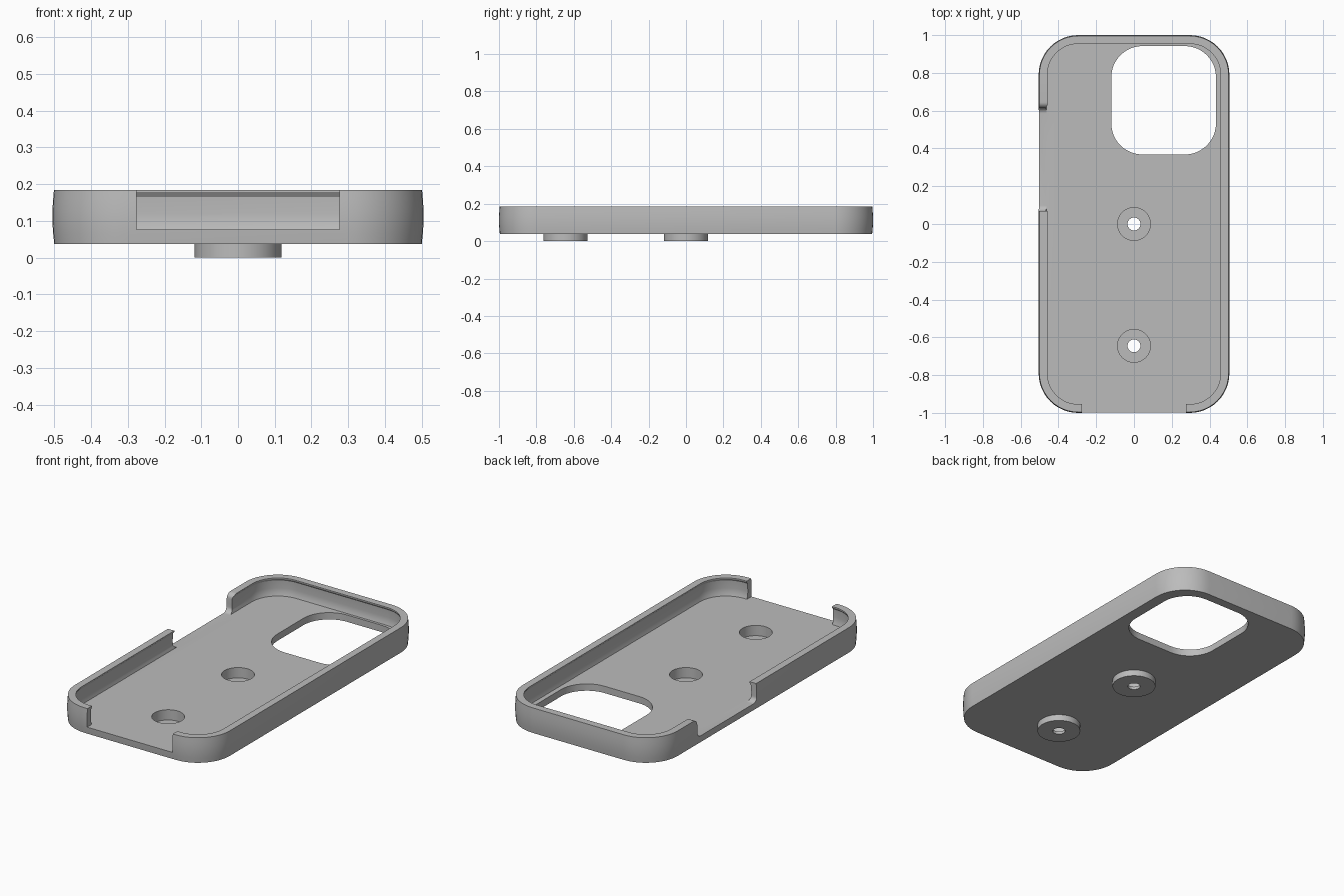
import bpy
import bmesh
from math import sin, cos, pi, radians

cube = bpy.data.objects.get("Cube")
if cube:
    bpy.data.objects.remove(cube, do_unlink=True)

BASE, FLOOR, TOP = 0.037, 0.077, 0.184
HALF_X, HALF_Y, RADIUS = 0.505, 1.0, 0.21
BOSS_Y = (0.0, -0.645)

grey = bpy.data.materials.new("matte grey")
grey.use_nodes = True
grey.diffuse_color = (0.5, 0.5, 0.5, 1)
grey.node_tree.nodes["Principled BSDF"].inputs["Base Color"].default_value = grey.diffuse_color


def arc(cx, cy, r, start, end, n=12):
    """Points on an arc, angles in degrees."""
    angles = [radians(start + (end - start) * i / n) for i in range(n + 1)]
    return [(cx + r * cos(a), cy + r * sin(a)) for a in angles]


def rounded_rect(hx, hy, r, cx=0.0, cy=0.0):
    pts = []
    for i, (sx, sy) in enumerate(((1, 1), (-1, 1), (-1, -1), (1, -1))):
        pts += arc(cx + sx * (hx - r), cy + sy * (hy - r), r, i * 90, i * 90 + 90)
    return pts


def loft(name, rings):
    """Skin a stack of matching 3D rings and cap both ends."""
    bm = bmesh.new()
    loops = [[bm.verts.new(p) for p in ring] for ring in rings]
    for a, b in zip(loops, loops[1:]):
        for i in range(len(a)):
            j = (i + 1) % len(a)
            bm.faces.new((a[i], a[j], b[j], b[i]))
    bm.faces.new(loops[0][::-1])
    bm.faces.new(loops[-1])
    bmesh.ops.recalc_face_normals(bm, faces=bm.faces)
    mesh = bpy.data.meshes.new(name)
    bm.to_mesh(mesh)
    bm.free()
    obj = bpy.data.objects.new(name, mesh)
    bpy.context.collection.objects.link(obj)
    mesh.materials.append(grey)
    return obj


def prism(name, outline, z0, z1):
    return loft(name, [[(x, y, z) for x, y in outline] for z in (z0, z1)])


def disc(name, y, r, z0, z1):
    return prism(name, arc(0, y, r, 0, 360, 64)[:-1], z0, z1)


def combine(target, tool, operation):
    """Apply a boolean and discard the helper."""
    tool.hide_render = True
    mod = target.modifiers.new(tool.name, 'BOOLEAN')
    mod.operation, mod.solver, mod.object = operation, 'EXACT', tool
    bpy.context.view_layer.objects.active = target
    bpy.ops.object.modifier_apply(modifier=mod.name)
    bpy.data.objects.remove(tool, do_unlink=True)


# Tray: bulged outer wall, flat rim, undercut inner wall; (inset, height) pairs
profile = [(0.005, BASE), (0.002, 0.065), (0, 0.095), (0, 0.13), (0.002, 0.16), (0.004, TOP),
           (0.046, TOP), (0.046, 0.178), (0.037, 0.165), (0.035, 0.12), (0.037, 0.095), (0.043, FLOOR)]
tray = loft("phone_tray", [
    [(x, y, z) for x, y in rounded_rect(HALF_X - d, HALF_Y - d, RADIUS - d)]
    for d, z in profile])

# Mounting bosses under the floor, counterbored for screws
for y in BOSS_Y:
    combine(tray, disc("boss", y, 0.118, 0, 0.055), 'UNION')
for y in BOSS_Y:
    combine(tray, disc("counterbore", y, 0.087, 0.017, 0.2), 'DIFFERENCE')
    combine(tray, disc("screw_hole", y, 0.034, -0.1, 0.1), 'DIFFERENCE')

# Camera window
window = rounded_rect(0.277, 0.287, 0.165, 0.157, 0.655)
combine(tray, prism("camera_window", window, -0.1, 0.3), 'DIFFERENCE')

# Front opening
opening = [(-0.276, -1.1), (0.276, -1.1), (0.276, -0.9), (-0.276, -0.9)]
combine(tray, prism("front_opening", opening, FLOOR, 0.3), 'DIFFERENCE')

# Side notch with filleted ends
r = 0.03
notch = ([(0.068, 0.3)] + arc(0.068 + r, FLOOR + r, r, 180, 270, 8)
         + arc(0.615 - r, FLOOR + r, r, 270, 360, 8)
         + arc(0.615 + r, TOP - r, r, 180, 90, 8) + [(0.645, 0.3)])
side = loft("side_notch", [[(x, y, z) for y, z in notch] for x in (-0.6, -0.42)])
combine(tray, side, 'DIFFERENCE')

# Smooth curved walls, crisp edges
bpy.ops.object.select_all(action='DESELECT')
tray.select_set(True)
bpy.context.view_layer.objects.active = tray
bpy.ops.object.shade_smooth_by_angle(angle=radians(25))
